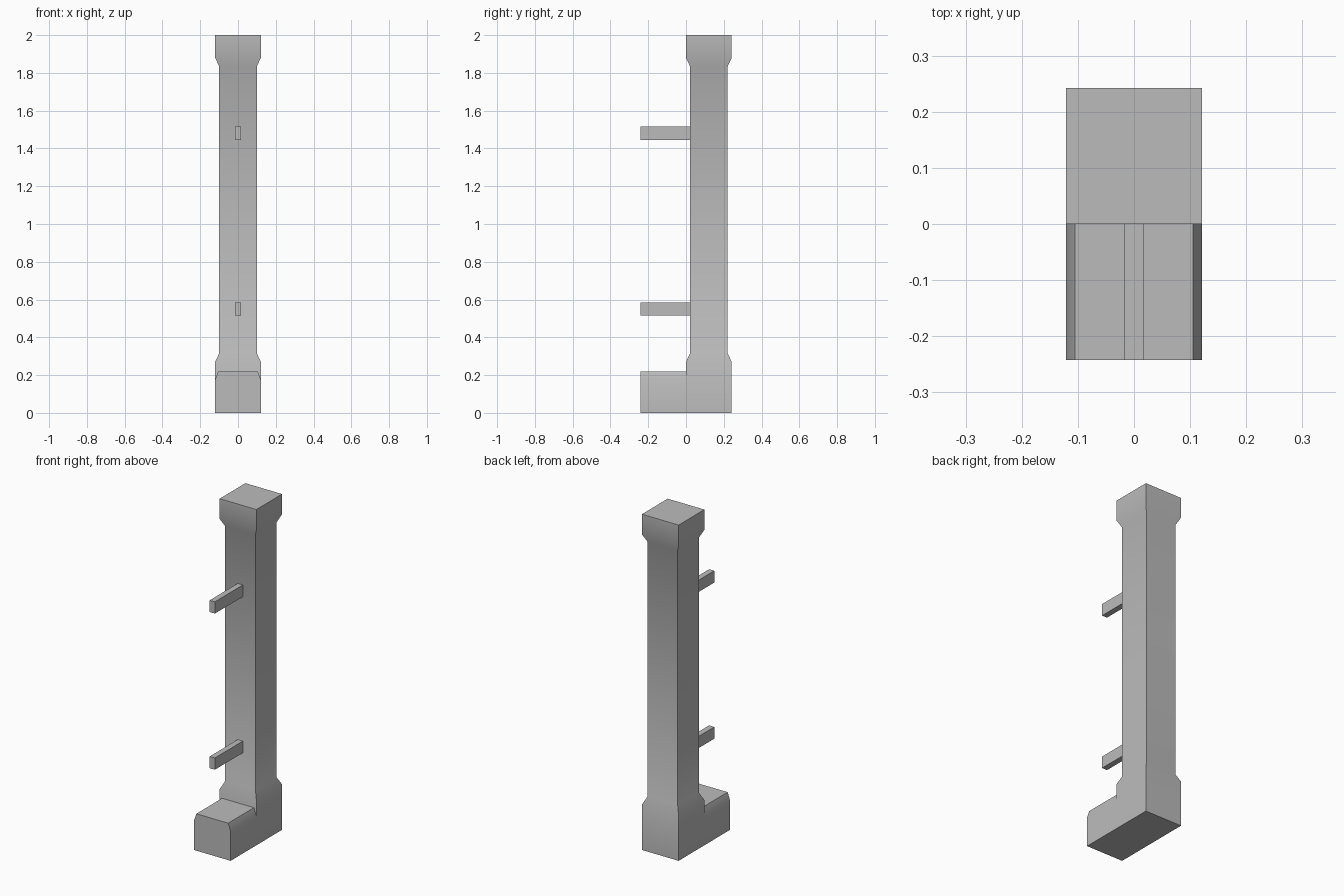
import bpy, bmesh, math

cube = bpy.data.objects.get("Cube")
if cube:
    bpy.data.objects.remove(cube, do_unlink=True)

grey = bpy.data.materials.new("plain_grey")
grey.use_nodes = True
grey.diffuse_color = (0.5, 0.5, 0.5, 1)
bsdf = grey.node_tree.nodes["Principled BSDF"]
bsdf.inputs["Base Color"].default_value = grey.diffuse_color
bsdf.inputs["Roughness"].default_value = 0.8

HALF = 0.121    # half width of the base and head
SHAFT = 0.10    # half width of the shaft
DEPTH = 0.242   # front and back limits


def loft(name, rings, cap_end=True):
    """Skin a list of closed point rings, with end caps."""
    bm = bmesh.new()
    loops = [[bm.verts.new(p) for p in ring] for ring in rings]
    n = len(loops[0])
    for a, b in zip(loops, loops[1:]):
        for i in range(n):
            j = (i + 1) % n
            bm.faces.new((a[i], a[j], b[j], b[i]))
    bm.faces.new(loops[0][::-1])
    last = bm.faces.new(loops[-1])
    bmesh.ops.recalc_face_normals(bm, faces=bm.faces[:])
    if not cap_end:
        bmesh.ops.delete(bm, geom=[last], context='FACES_ONLY')
    mesh = bpy.data.meshes.new(name)
    bm.to_mesh(mesh)
    bm.free()
    mesh.materials.append(grey)
    obj = bpy.data.objects.new(name, mesh)
    bpy.context.collection.objects.link(obj)
    bpy.ops.object.select_all(action='DESELECT')
    obj.select_set(True)
    bpy.context.view_layer.objects.active = obj
    bpy.ops.object.shade_smooth_by_angle(angle=math.radians(30))
    return obj


def square(h, z):
    return [(x * h, HALF + y * h, z)
            for x, y in ((-1, -1), (1, -1), (1, 1), (-1, 1))]


# Square post with flared base and head
loft("post", [square(h, z) for h, z in (
    (HALF, 0), (HALF, 0.27), (SHAFT, 0.315),
    (SHAFT, 1.835), (HALF, 1.88), (HALF, 2))])

# Foot reaching forward, with bevelled upper sides
right_half = [(HALF, 0), (HALF, 0.175), (0.105, 0.22)]
profile = right_half + [(-x, z) for x, z in reversed(right_half)]
loft("foot", [[(x, y, z) for x, z in profile] for y in (-DEPTH, 0)],
     cap_end=False)

# Two pegs on the front of the shaft
for name, z in (("lower_peg", 0.55), ("upper_peg", 1.48)):
    section = [(0.017 * x, z + 0.035 * s)
               for x, s in ((-1, -1), (1, -1), (1, 1), (-1, 1))]
    loft(name, [[(x, y, h) for x, h in section] for y in (-DEPTH, 0.021)],
         cap_end=False)
